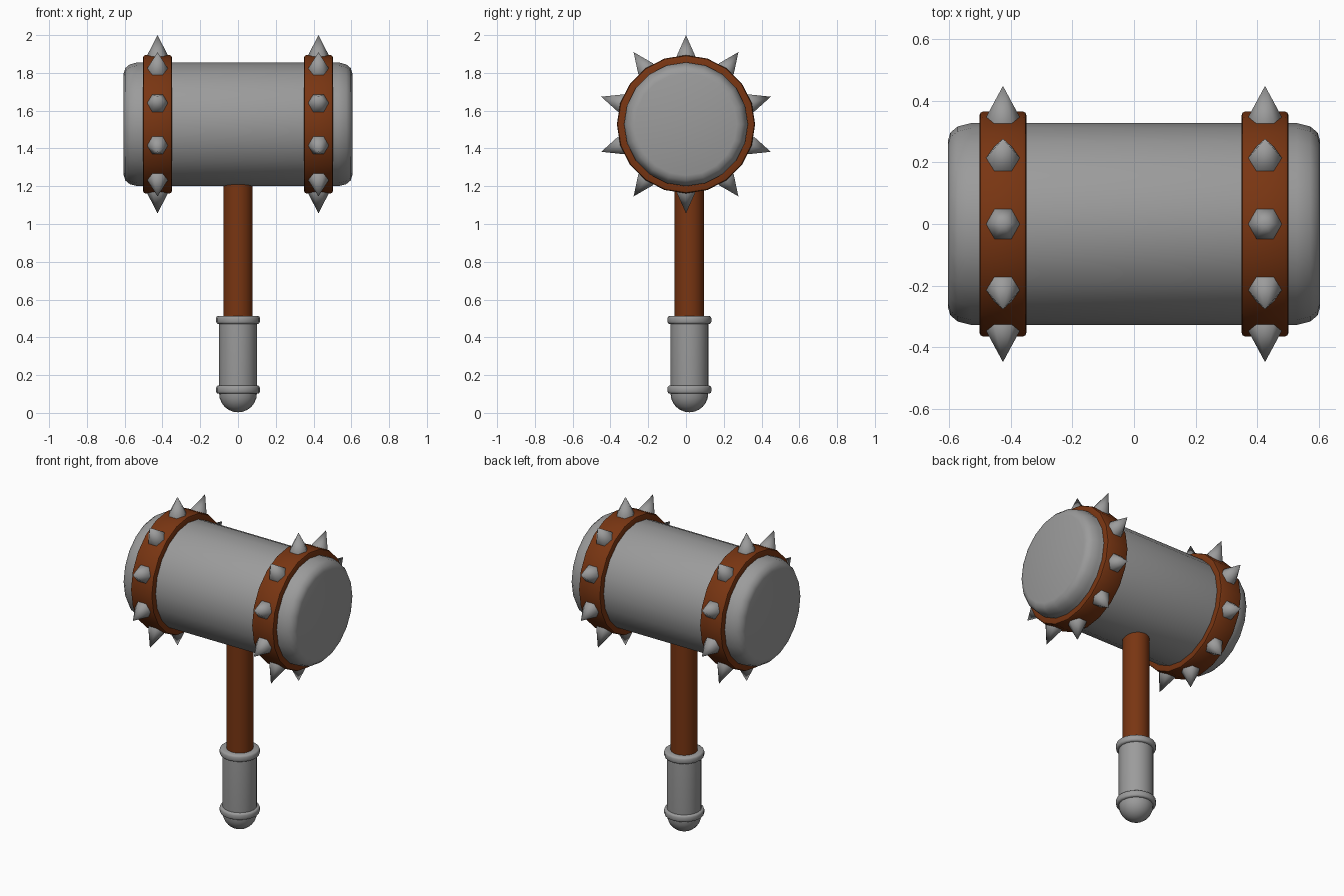
import bpy, bmesh, math
from mathutils import Matrix

if "Cube" in bpy.data.objects:
    bpy.data.objects.remove(bpy.data.objects["Cube"])

def material(name, color):
    m = bpy.data.materials.new(name)
    m.diffuse_color = (*color, 1)
    m.use_nodes = True
    m.node_tree.nodes["Principled BSDF"].inputs["Base Color"].default_value = m.diffuse_color
    return m

GREY = material("grey metal", (0.33, 0.33, 0.33))
BROWN = material("brown leather and wood", (0.19, 0.036, 0.006))
HEAD_Z = 1.528
ALONG_X = Matrix.Translation((0, 0, HEAD_Z)) @ Matrix.Rotation(math.pi / 2, 4, 'Y')

def revolve(bm, profile, segs, mat, closed=False):
    """Turn (radius, height) points around local z, then place by matrix."""
    rings = []
    for r, h in profile:
        n = 1 if r == 0 else segs
        rings.append([bm.verts.new(mat @ Matrix.Rotation(2 * math.pi * i / segs, 4, 'Z')
                                   @ Matrix.Translation((r, 0, h)).translation) for i in range(n)])
    pairs = list(zip(rings, rings[1:])) + ([(rings[-1], rings[0])] if closed else [])
    for a, b in pairs:
        for i in range(segs):
            j = (i + 1) % segs
            quad = [a[i % len(a)], a[j % len(a)], b[j % len(b)], b[i % len(b)]]
            bm.faces.new(list(dict.fromkeys(quad)))

def finish(name, bm, mat, angle=35):
    bmesh.ops.recalc_face_normals(bm, faces=bm.faces)
    me = bpy.data.meshes.new(name)
    bm.to_mesh(me)
    bm.free()
    me.materials.append(mat)
    ob = bpy.data.objects.new(name, me)
    bpy.context.collection.objects.link(ob)
    bpy.ops.object.select_all(action='DESELECT')
    ob.select_set(True)
    bpy.context.view_layer.objects.active = ob
    bpy.ops.object.shade_smooth_by_angle(angle=math.radians(angle))
    return ob

def lathe(name, profile, segs, mat, place, closed=False):
    bm = bmesh.new()
    revolve(bm, profile, segs, place, closed)
    return finish(name, bm, mat)

# Hammer head: barrel with rounded rims
half = [(0.328, 0.53), (0.317, 0.573), (0.297, 0.597), (0.27, 0.605), (0, 0.605)]
lathe("hammer_head", [(r, -h) for r, h in reversed(half)] + half, 20, GREY, ALONG_X)

# Bands around the head, each with ten six-sided spikes
for side, sx in (("left", -1), ("right", 1)):
    cx = 0.426 * sx
    band = [(0.31, -0.076), (0.354, -0.076), (0.362, -0.073), (0.366, -0.064),
            (0.366, 0.064), (0.362, 0.073), (0.354, 0.076), (0.31, 0.076)]
    lathe(side + "_band", band, 20, BROWN, Matrix.Translation((cx, 0, 0)) @ ALONG_X, True)
    bm = bmesh.new()
    for k in range(10):
        place = Matrix.Translation((cx, 0, HEAD_Z)) @ Matrix.Rotation(k * math.pi / 5, 4, 'X')
        revolve(bm, [(0, 0.34), (0.057, 0.34), (0.055, 0.365), (0, 0.472)], 6, place)
    finish(side + "_spikes", bm, GREY, 62)

# Handle, set slightly behind the head's centre
HANDLE = Matrix.Translation((0, 0.018, 0))
lathe("handle_shaft", [(0, 0.45), (0.078, 0.45), (0.078, 1.3), (0, 1.3)], 20, BROWN, HANDLE)

# Grip with a domed pommel and two raised collars
dome = [(0.1 * math.sin(a), 0.103 - 0.1 * math.cos(a))
        for a in (math.radians(15 * i) for i in range(1, 7))]
lathe("grip", [(0, 0.003)] + dome + [(0.1, 0.495), (0, 0.495)], 20, GREY, HANDLE)
for name, z in (("lower_collar", 0.123), ("upper_collar", 0.492)):
    ring = [(0.07, -0.021), (0.107, -0.021), (0.113, -0.017), (0.116, -0.01),
            (0.116, 0.01), (0.113, 0.017), (0.107, 0.021), (0.07, 0.021)]
    lathe(name, ring, 20, GREY, HANDLE @ Matrix.Translation((0, 0, z)), True)
